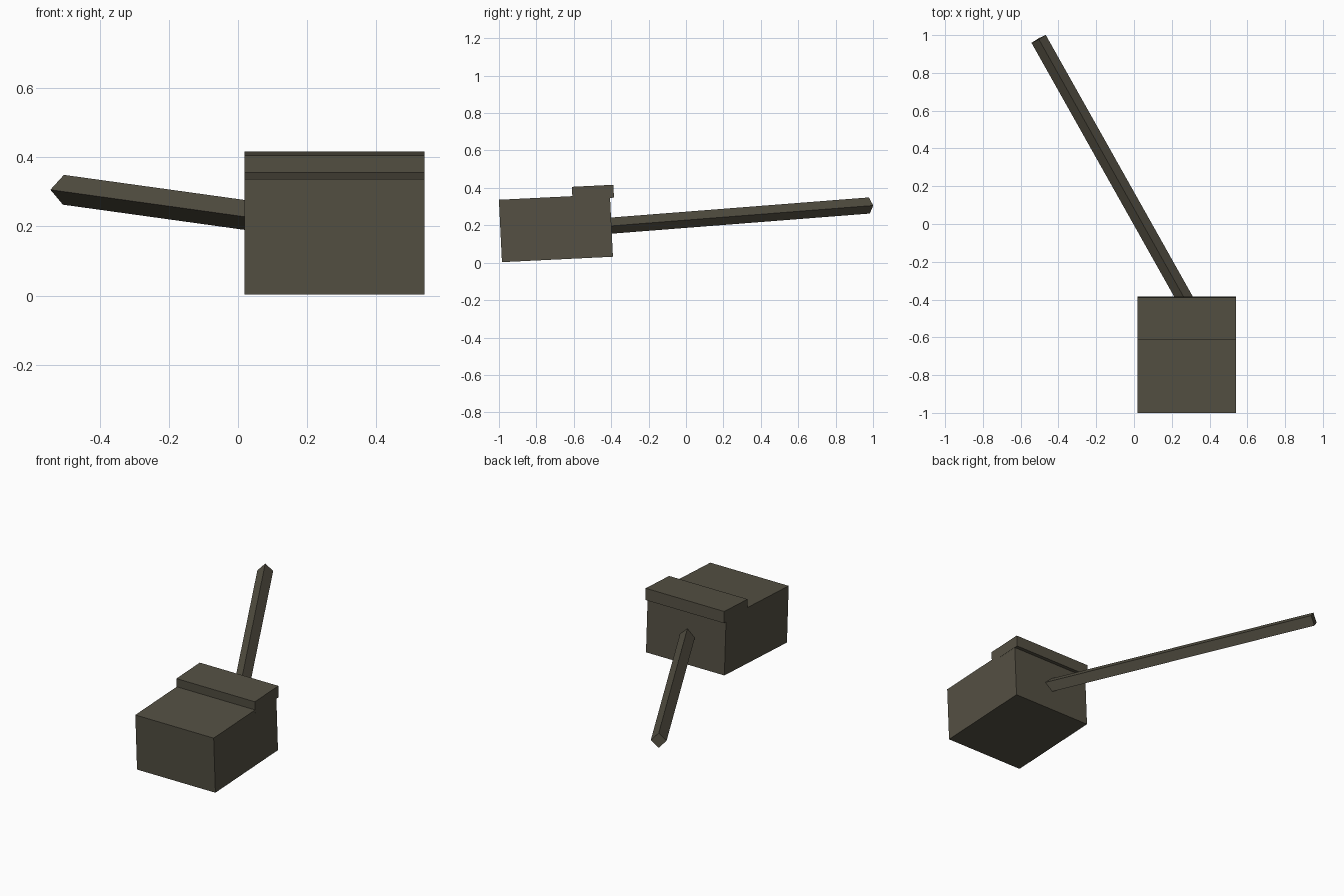
import bpy
import bmesh
import math
from mathutils import Matrix, Vector

if "Cube" in bpy.data.objects:
    bpy.data.objects.remove(bpy.data.objects["Cube"])

dark_olive = bpy.data.materials.new("dark olive grey")
dark_olive.diffuse_color = (0.089, 0.08, 0.056, 1)
dark_olive.use_nodes = True
dark_olive.node_tree.nodes["Principled BSDF"].inputs["Base Color"].default_value = dark_olive.diffuse_color


def box(name, size, matrix):
    """Box of the given size placed by a matrix."""
    bm = bmesh.new()
    bmesh.ops.create_cube(bm, size=1, matrix=matrix @ Matrix.Diagonal((*size, 1)))
    mesh = bpy.data.meshes.new(name)
    bm.to_mesh(mesh)
    bm.free()
    mesh.materials.append(dark_olive)
    obj = bpy.data.objects.new(name, mesh)
    bpy.context.collection.objects.link(obj)
    return obj


# Head frame: origin at the bottom front edge, pitched up slightly
WIDTH, DEPTH, HEIGHT = 0.52, 0.594, 0.334
head = Matrix.Translation((0.279, -0.984, 0.003)) @ Matrix.Rotation(math.radians(2.8), 4, 'X')

# Main block
box("head_block", (WIDTH, DEPTH, HEIGHT),
    head @ Matrix.Translation((0, DEPTH / 2, HEIGHT / 2)))

# Raised slab over the rear edge, overhanging the back a little
y0, y1, z0, z1 = 0.393, 0.615, 0.315, 0.384
box("rear_slab", (WIDTH + 0.001, y1 - y0, z1 - z0),
    head @ Matrix.Translation((0, (y0 + y1) / 2, (z0 + z1) / 2)))

# Square handle turned on its edge, running out of the back of the block
tip = Vector((-0.505, 0.98, 0.306))
root = Vector((0.295, -0.443, 0.195))
axis = tip - root
handle = (Matrix.Translation((tip + root) / 2)
          @ axis.to_track_quat('Y', 'Z').to_matrix().to_4x4()
          @ Matrix.Rotation(math.radians(45), 4, 'Y'))
box("handle", (0.061, axis.length, 0.061), handle)
